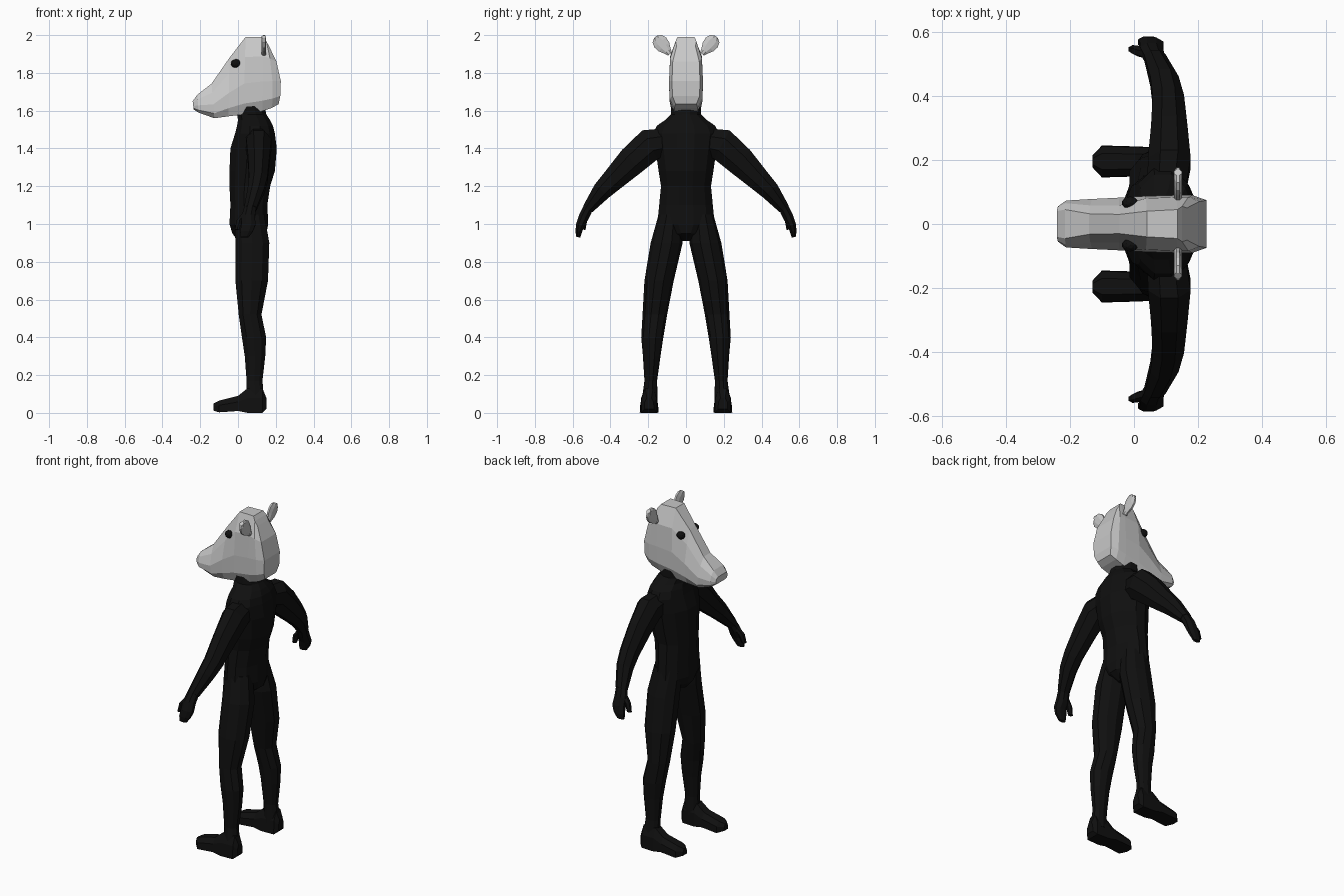
import bpy, bmesh, math
from mathutils import Vector, Matrix


def material(name, value):
    m = bpy.data.materials.new(name)
    m.diffuse_color = (value, value, value, 1)
    return m


BLACK = material("black suit", 0.005)
GREY = material("light grey", 0.58)


def finish(name, bm, mat, mirror=False):
    bmesh.ops.recalc_face_normals(bm, faces=bm.faces)
    me = bpy.data.meshes.new(name)
    bm.to_mesh(me)
    bm.free()
    me.materials.append(mat)
    ob = bpy.data.objects.new(name, me)
    bpy.context.collection.objects.link(ob)
    if mirror:
        mod = ob.modifiers.new("mirror", 'MIRROR')
        mod.use_axis = (False, True, False)
        mod.use_mirror_merge = False
    return ob


def loft(name, rings, mat, mirror=False):
    """Skin a list of even-sided rings and close both ends with quad strips."""
    bm = bmesh.new()
    vs = [[bm.verts.new(p) for p in r] for r in rings]
    n = len(vs[0])
    for a, b in zip(vs, vs[1:]):
        for i in range(n):
            j = (i + 1) % n
            bm.faces.new((a[i], a[j], b[j], b[i]))
    for r in (vs[0], vs[-1]):
        for i in range(n // 2 - 1):
            bm.faces.new((r[i], r[i + 1], r[n - 2 - i], r[n - 1 - i]))
    return finish(name, bm, mat, mirror)


def ring(c, u, v, n=10):
    c, u, v = Vector(c), Vector(u), Vector(v)
    return [c + u * math.cos(t) + v * math.sin(t)
            for t in (2 * math.pi * (i + 0.5) / n for i in range(n))]


def level(z, x0, x1, y0, y1, n=10):
    """Horizontal oval ring filling the given x and y limits."""
    return ring(((x0 + x1) / 2, (y0 + y1) / 2, z),
                ((x1 - x0) / 1.93, 0, 0), (0, (y1 - y0) / 2, 0), n)


def limb(name, pts, n=8):
    """Tube along points (x, y, z, half depth in x, half thickness)."""
    rings = []
    for i, (x, y, z, rx, rt) in enumerate(pts):
        a, b = pts[max(i - 1, 0)], pts[min(i + 1, len(pts) - 1)]
        d = Vector((0, b[1] - a[1], b[2] - a[2])).normalized()
        rings.append(ring((x, y, z), (rx * 1.06, 0, 0),
                          Vector((0, -d.z, d.y)) * rt * 1.06, n))
    return loft(name, rings, BLACK, True)


# Torso and neck: z, back/front limits in x, half width in y
torso = [(0.91, 0.00, 0.10, 0.03), (0.95, -0.03, 0.15, 0.10),
         (1.00, -0.045, 0.16, 0.157), (1.10, -0.04, 0.155, 0.147),
         (1.20, -0.045, 0.17, 0.137), (1.28, -0.045, 0.195, 0.15),
         (1.40, -0.04, 0.205, 0.168), (1.48, -0.015, 0.195, 0.18),
         (1.52, -0.005, 0.185, 0.16), (1.55, 0.0, 0.17, 0.115),
         (1.58, -0.005, 0.15, 0.082), (1.63, -0.01, 0.14, 0.08)]
loft("torso", [level(z, a, b, -w, w, 12) for z, a, b, w in torso], BLACK)

# Legs
leg = [(1.05, -0.02, 0.14, 0.02, 0.145), (0.90, -0.015, 0.167, 0.018, 0.187),
       (0.70, -0.015, 0.16, 0.065, 0.22), (0.52, 0.003, 0.125, 0.10, 0.23),
       (0.40, 0.02, 0.15, 0.12, 0.237), (0.30, 0.035, 0.145, 0.135, 0.228),
       (0.17, 0.045, 0.13, 0.153, 0.22), (0.06, 0.045, 0.14, 0.15, 0.235)]
loft("leg", [level(*r) for r in leg], BLACK, True)

# Feet: x, sole height, top height, half width
foot = [(0.15, 0.02, 0.08, 0.025), (0.13, 0.0, 0.13, 0.042),
        (0.05, 0.0, 0.13, 0.045), (0.0, 0.01, 0.09, 0.047),
        (-0.10, 0.003, 0.065, 0.05), (-0.13, 0.012, 0.05, 0.018)]
loft("foot", [[Vector((x, 0.195 + w * sy, b + (t - b) * f)) for sy, f in
               ((0.5, 1), (0.95, 0.6), (1, 0), (-1, 0), (-0.95, 0.6), (-0.5, 1))]
              for x, b, t, w in foot], BLACK, True)

# Arms, hands and thumbs
limb("arm", [(0.10, 0.09, 1.44, 0.06, 0.07), (0.11, 0.19, 1.42, 0.068, 0.088),
             (0.11, 0.285, 1.335, 0.058, 0.08), (0.107, 0.385, 1.235, 0.05, 0.062),
             (0.095, 0.445, 1.175, 0.045, 0.052), (0.065, 0.52, 1.08, 0.034, 0.03)])
limb("hand", [(0.065, 0.515, 1.09, 0.032, 0.027), (0.055, 0.54, 1.04, 0.036, 0.028),
              (0.055, 0.56, 0.995, 0.038, 0.023), (0.045, 0.568, 0.96, 0.034, 0.018),
              (0.035, 0.57, 0.93, 0.022, 0.011)])
limb("thumb", [(0.045, 0.53, 1.06, 0.02, 0.016), (0.01, 0.54, 1.02, 0.018, 0.016),
               (-0.005, 0.545, 0.97, 0.013, 0.012)], 6)

# Head sections from nose to nape:
# top x z, bottom x z, half widths (top, upper, middle, bottom), backward bulge
head = [(-0.24, 1.65, -0.235, 1.607, 0.04, 0.052, 0.055, 0.04, 0),
        (-0.215, 1.685, -0.21, 1.59, 0.045, 0.065, 0.073, 0.052, 0),
        (-0.14, 1.743, -0.125, 1.56, 0.032, 0.058, 0.078, 0.052, 0),
        (-0.045, 1.88, -0.05, 1.57, 0.03, 0.058, 0.082, 0.06, 0),
        (0.04, 1.99, 0.03, 1.58, 0.04, 0.08, 0.087, 0.062, 0),
        (0.135, 1.99, 0.13, 1.598, 0.045, 0.084, 0.09, 0.062, 0),
        (0.15, 1.968, 0.18, 1.615, 0.055, 0.084, 0.09, 0.062, 0.015),
        (0.165, 1.94, 0.215, 1.635, 0.05, 0.07, 0.074, 0.055, 0.033)]
sections = []
for xt, zt, xb, zb, wt, wu, wm, wb, bulge in head:
    side = [(wt, 1), (wu, 0.74), (wm, 0.4), (wm * 0.97, 0.14), (wb, 0)]
    half = [(xb + (xt - xb) * f + bulge * 4 * f * (1 - f), w, zb + (zt - zb) * f)
            for w, f in side]
    sections.append([Vector(p) for p in half] +
                    [Vector((x, -y, z)) for x, y, z in reversed(half)])
loft("head", sections, GREY)

# Ears: thin upright paddles leaning outward
tilt = Matrix.Rotation(math.radians(-40), 3, 'X')
ear = [(-0.065, 0.014), (-0.045, 0.022), (-0.015, 0.038), (0.015, 0.042),
       (0.04, 0.032), (0.053, 0.012)]
loft("ear", [[tilt @ p + Vector((0.137, 0.127, 1.95)) for p in
              ring((0, 0, h), (0.013, 0, 0), (0, w * 1.05, 0), 8)] for h, w in ear],
     GREY, True)

# Eyes
bm = bmesh.new()
bmesh.ops.create_icosphere(bm, subdivisions=2, radius=1, matrix=Matrix.Translation(
    (-0.012, 0.066, 1.85)) @ Matrix.Diagonal((0.026, 0.02, 0.023, 1)))
finish("eye", bm, BLACK, True)
